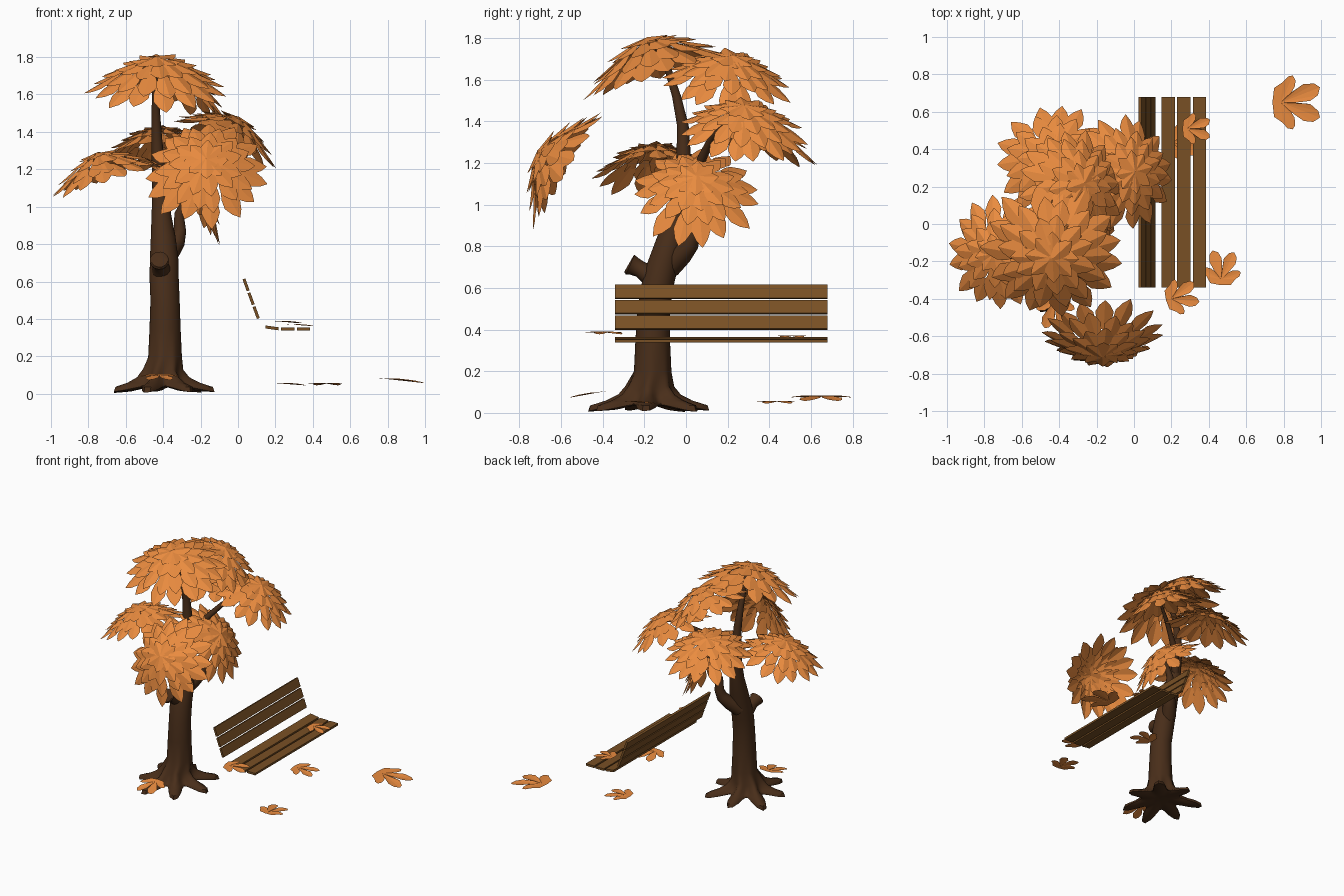
import bpy, bmesh, random
from math import sin, cos, pi, radians
from mathutils import Vector, Matrix

if "Cube" in bpy.data.objects:
    bpy.data.objects.remove(bpy.data.objects["Cube"])

random.seed(4)


def material(name, rgb):
    m = bpy.data.materials.new(name)
    m.diffuse_color = (*rgb, 1)
    m.use_nodes = True
    m.node_tree.nodes["Principled BSDF"].inputs["Base Color"].default_value = m.diffuse_color
    return m


BARK = material("bark", (0.066, 0.027, 0.01))
WOOD = material("bench_wood", (0.19, 0.08, 0.018))
LEAF = material("autumn_leaf", (0.82, 0.26, 0.05))


def make(name, verts, faces, mat, smooth=False):
    me = bpy.data.meshes.new(name)
    me.from_pydata([tuple(v) for v in verts], [], faces)
    bm = bmesh.new()
    bm.from_mesh(me)
    bmesh.ops.recalc_face_normals(bm, faces=bm.faces)
    bm.to_mesh(me)
    bm.free()
    ob = bpy.data.objects.new(name, me)
    bpy.context.collection.objects.link(ob)
    me.materials.append(mat)
    if smooth:
        bpy.ops.object.select_all(action='DESELECT')
        bpy.context.view_layer.objects.active = ob
        ob.select_set(True)
        bpy.ops.object.shade_smooth_by_angle(angle=radians(50))
    return ob


def loft(name, rings, mat):
    n = len(rings[0])
    verts = [v for r in rings for v in r]
    faces = [(k*n+i, k*n+(i+1) % n, (k+1)*n+(i+1) % n, (k+1)*n+i)
             for k in range(len(rings)-1) for i in range(n)]
    faces += [tuple(range(n))[::-1], tuple(range(len(verts)-n, len(verts)))]
    return make(name, verts, faces, mat, True)


def branch(name, pts, n=14):
    """Tapered tube through (x, y, z, radius) points."""
    P = [Vector(p[:3]) for p in pts]
    rings = []
    for k, p in enumerate(P):
        d = (P[min(k+1, len(P)-1)] - P[max(k-1, 0)]).normalized()
        u = Vector((0.9, -0.43, 0.1)).cross(d).normalized()
        w = d.cross(u)
        rings.append([p + pts[k][3]*(u*cos(2*pi*i/n) + w*sin(2*pi*i/n)) for i in range(n)])
    return loft(name, rings, BARK)


# Trunk with flared roots; the underside arches up between the roots
N = 56
rings = []
for rv, rp, zv, zp in [(.06, .07, .04, .04), (.13, .2, .035, .012), (.14, .3, .04, .005),
                       (.14, .29, .045, .035), (.125, .21, .055, .06),
                       (.11, .15, .075, .09), (.1, .115, .11, .13)]:
    ring = []
    for i in range(N):
        a = 2*pi*i/N
        lobe = ((1 + cos(7*a + 0.6))/2)**1.3 * (0.93 + 0.1*sin(3*a))
        r = rv + (rp - rv)*lobe
        ring.append(Vector((-.405 + r*cos(a), -.175 + 1.06*r*sin(a), max(0, zv + (zp - zv)*lobe))))
    rings.append(ring)
for x, y, z, r in [(-.39, -.16, .2, .09), (-.39, -.16, .35, .083), (-.39, -.155, .5, .078),
                   (-.395, -.135, .62, .078), (-.395, -.11, .72, .076), (-.4, -.075, .84, .066),
                   (-.41, -.04, .96, .052), (-.415, -.02, 1.08, .043), (-.425, -.01, 1.2, .036),
                   (-.435, -.015, 1.38, .028), (-.44, -.045, 1.52, .022), (-.44, -.08, 1.63, .018),
                   (-.435, -.1, 1.7, .015), (-.43, -.16, 1.77, .01)]:
    rings.append([Vector((x + r*cos(2*pi*i/N), y + r*sin(2*pi*i/N), z)) for i in range(N)])
loft("trunk", rings, BARK)

# Cut stub and side branches
branch("cut_stub", [(-.4, -.12, .63, .065), (-.41, -.18, .665, .05), (-.415, -.22, .69, .04),
                    (-.42, -.25, .705, .045), (-.42, -.268, .712, .052), (-.42, -.275, .716, .045)])
branch("low_branch", [(-.4, -.08, .7, .055), (-.36, -.02, .76, .05), (-.325, .02, .81, .042),
                      (-.31, .035, .87, .034), (-.315, .04, .96, .026), (-.28, .045, 1.04, .018),
                      (-.22, .05, 1.1, .01)])
branch("upper_branch", [(-.415, -.02, 1.03, .03), (-.37, .04, 1.13, .026), (-.31, .08, 1.23, .022),
                        (-.22, .13, 1.33, .018), (-.08, .22, 1.41, .01)])


# Leaf clusters: domes of overlapping pointed leaves
def drop(q):
    return .165 * (abs(q)/.36)**1.7


OUTLINE = [(0, .35), (.3, .85), (.55, 1), (.8, .6), (1, .02)]


def leaf_cluster(name, apex, axis, size):
    verts, faces = [], []
    for q0, q1, count, half, lift in [(.18, .375, 15, .056, -.015), (.13, .30, 14, .052, -.002),
                                      (.07, .225, 11, .05, .01), (.0, .14, 8, .045, .016)]:
        for j in range(count):
            a = 2*pi*(j + .5*(count % 2))/count + random.uniform(-.08, .08)
            end = q1 * random.uniform(.94, 1.05)
            up = lift + random.uniform(-.006, .006)
            b = len(verts)
            for t, w in OUTLINE:
                q = q0 + (end - q0)*t
                z = -drop(q0)*(1 - t) - drop(end)*t + up + .014*t
                for s in (-1, 0, 1):
                    v = Vector((q, s*half*w, z - .014*w*abs(s)))
                    verts.append(Matrix.Rotation(a, 3, 'Z') @ v)
            for k in range(len(OUTLINE) - 1):
                for s in (0, 1):
                    c = b + 3*k + s
                    faces.append((c, c+3, c+4, c+1))
    rot = Vector(axis).to_track_quat('Z', 'Y')
    verts = [Vector(apex) + rot @ (v*size) for v in verts]
    make(name, verts, faces, LEAF)


CLUSTERS = [
    ("top_leaves", (-.435, -.18, 1.785), (-.01, -.29, 1), 1.02),
    ("upper_leaves", (-.27, .22, 1.705), (.4, .12, .9), .82),
    ("right_leaves", (.0, .28, 1.465), (.46, .08, .9), .82),
    ("back_leaves", (-.43, .36, 1.41), (-.06, .25, 1), .86),
    ("left_leaves", (-.745, -.16, 1.275), (-.3, -.05, 1), .82),
    ("front_leaves", (-.17, -.70, 1.25), (.0, -.83, .5), .88),
    ("low_leaves", (-.19, .05, 1.13), (.75, 0, .65), .82)]
for c in CLUSTERS:
    leaf_cluster(*c)


# Fallen lobed leaves
def fallen_leaf(name, base, size, heading, tilt=0):
    polar = [(180, .2), (115, .38)]
    for a, r in [(66, .7), (21, 1), (-21, 1), (-66, .7)]:
        polar += [(a+18, r*.7), (a+8, r*.92), (a, r), (a-10, r*.9), (a-18, r*.7)]
        if a > -60:
            polar.append((a-22, .34))
    polar.append((-115, .38))
    verts = [Vector((0, 0, 0))]
    for a, r in polar:
        verts.append(Vector((r*cos(radians(a)), r*sin(radians(a)), .1*r - .17*r*r)))
    n = len(polar)
    faces = [(0, 1+i, 1+(i+1) % n) for i in range(n)]
    m = Matrix.Rotation(radians(heading), 3, 'Z') @ Matrix.Rotation(radians(tilt), 3, 'Y')
    make(name, [Vector(base) + m @ (v*size) for v in verts], faces, LEAF)


FALLEN = [((.785, .65, .08), .225, 0, 2), ((.285, .51, .37), .13, 0, 0),
          ((.465, -.295, .056), .16, 85, 0), ((.2, -.4, .388), .15, 15, 0),
          ((.21, .43, .056), .16, 5, 0), ((-.42, -.41, .1), .16, -90, 6)]
for i, f in enumerate(FALLEN):
    fallen_leaf(f"fallen_leaf_{i+1}", *f)


# Bench slats, running along y
def slat(name, x, z, width, slope, thick=.016):
    bm = bmesh.new()
    bmesh.ops.create_cube(bm, size=1)
    bm.transform(Matrix.Translation((x, .17, z)) @ Matrix.Rotation(slope, 4, 'Y')
                 @ Matrix.Diagonal((width, 1.02, thick, 1)))
    me = bpy.data.meshes.new(name)
    bm.to_mesh(me)
    bm.free()
    me.materials.append(WOOD)
    bpy.context.collection.objects.link(bpy.data.objects.new(name, me))


for i in range(3):
    slat(f"back_slat_{i+1}", .043 + .027*i, .582 - .074*i, .068, radians(70))
    slat(f"seat_slat_{i+1}", .182 + .084*i, .352 - .007*(i > 0), .071, radians(8 if i == 0 else 0))
